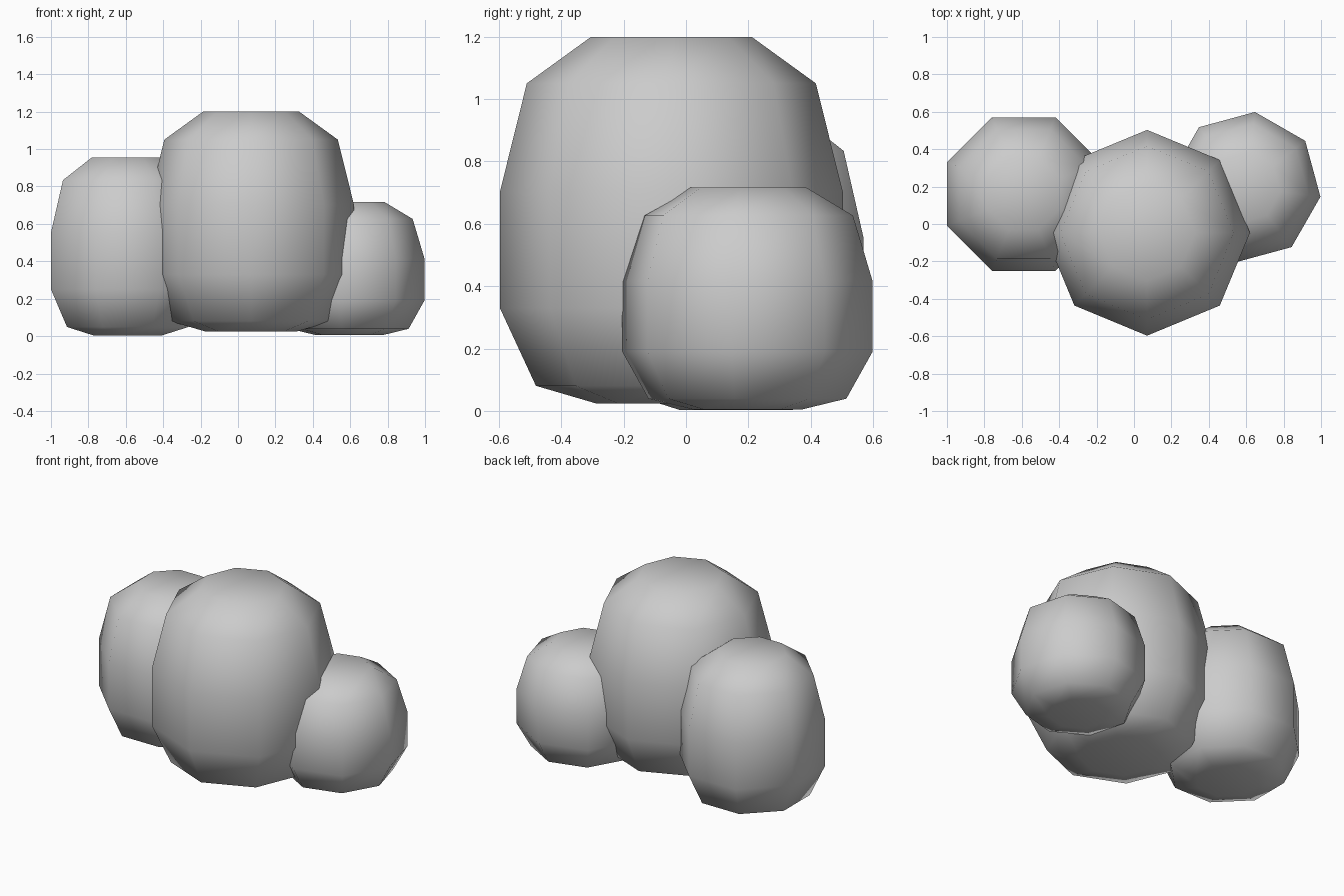
import bpy, bmesh, math

if "Cube" in bpy.data.objects:
    bpy.data.objects.remove(bpy.data.objects["Cube"])

# Shared bush profile: (radius fraction, height fraction)
PROFILE = [(0.44, 0.0), (0.79, 0.048), (1.0, 0.26),
           (1.0, 0.577), (0.843, 0.873), (0.468, 1.0)]
SIDES = 8


def bush(name, x, y, radius, bottom, top, turn):
    bm = bmesh.new()
    rings = []
    for r, h in PROFILE:
        ring = []
        for i in range(SIDES):
            a = math.radians(turn) + math.tau * i / SIDES
            ring.append(bm.verts.new((radius * r * math.cos(a),
                                      radius * r * math.sin(a),
                                      bottom + (top - bottom) * h)))
        rings.append(ring)
    for low, high in zip(rings, rings[1:]):
        for i in range(SIDES):
            j = (i + 1) % SIDES
            bm.faces.new((low[i], low[j], high[j], high[i]))
    # Flat caps fanned around a centre point
    for ring, z in ((rings[0][::-1], bottom), (rings[-1], top)):
        pole = bm.verts.new((0, 0, z))
        for i in range(SIDES):
            bm.faces.new((ring[i], ring[(i + 1) % SIDES], pole))
    for f in bm.faces:
        f.smooth = True
    mesh = bpy.data.meshes.new(name)
    bm.to_mesh(mesh)
    bm.free()
    ob = bpy.data.objects.new(name, mesh)
    ob.location = (x, y, 0)
    bpy.context.collection.objects.link(ob)


# Tall middle bush, medium left bush, small right bush
bush("bush_middle", 0.07, -0.047, 0.55, 0.024, 1.2, 0)
bush("bush_left", -0.59, 0.16, 0.444, 0.003, 0.955, 22.5)
bush("bush_right", 0.595, 0.197, 0.405, 0.005, 0.717, -7.3)
